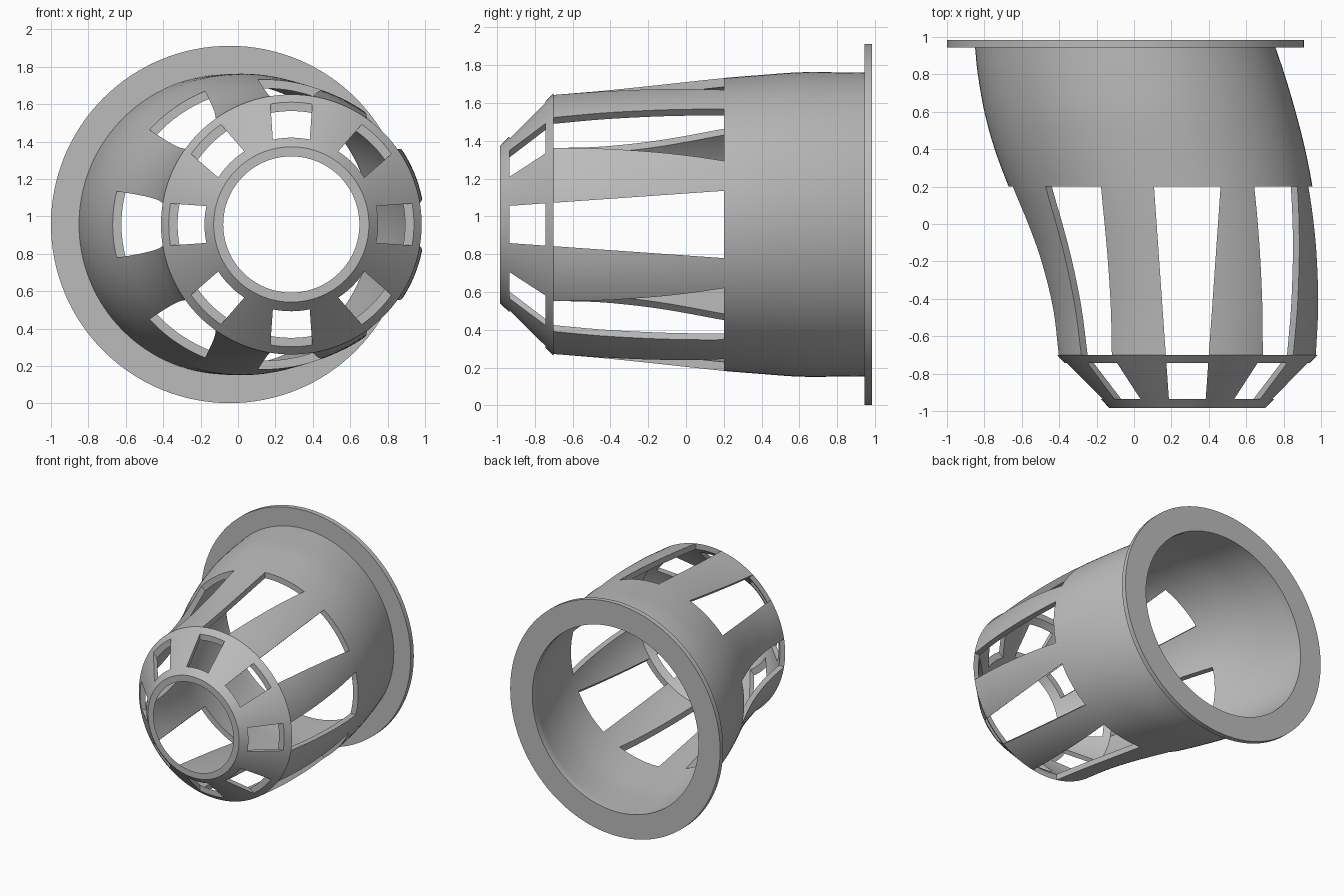
import bpy, bmesh, math
from mathutils import Matrix, Vector

cube = bpy.data.objects.get("Cube")
if cube:
    bpy.data.objects.remove(cube)

CZ = 0.957        # height of the duct axis
AXIS_X = 0.285    # axis of the narrow end and the openings
WALL = 0.047
SEGMENTS = 128

grey = bpy.data.materials.new("plain grey")
grey.use_nodes = True
grey.diffuse_color = (0.5, 0.5, 0.5, 1)
grey.node_tree.nodes["Principled BSDF"].inputs["Base Color"].default_value = (0.5, 0.5, 0.5, 1)


def make_object(name, bm):
    bmesh.ops.recalc_face_normals(bm, faces=bm.faces)
    mesh = bpy.data.meshes.new(name)
    bm.to_mesh(mesh)
    bm.free()
    mesh.materials.append(grey)
    obj = bpy.data.objects.new(name, mesh)
    bpy.context.collection.objects.link(obj)
    return obj


def smooth_path(points, steps=4):
    """Catmull-Rom curve through the stations."""
    pts = [Vector(p) for p in points]
    out = []
    for i in range(len(pts) - 1):
        b, c = pts[i], pts[i + 1]
        a = pts[i - 1] if i else b * 2 - c
        d = pts[i + 2] if i + 2 < len(pts) else c * 2 - b
        for k in range(steps):
            t = k / steps
            out.append(0.5 * (2 * b + (c - a) * t + (2 * a - 5 * b + 4 * c - d) * t ** 2
                              + (3 * b - a - 3 * c + d) * t ** 3))
    return out + [pts[-1]]


# Offset body stations: y, centre x, half width, half height
body = smooth_path([
    (0.945, -0.047, 0.803, 0.803), (0.8, -0.015, 0.82, 0.805),
    (0.6, 0.032, 0.832, 0.805), (0.4, 0.085, 0.83, 0.791),
    (0.2, 0.142, 0.812, 0.775), (0, 0.198, 0.782, 0.757),
    (-0.2, 0.242, 0.752, 0.739), (-0.45, 0.276, 0.721, 0.717),
    (-0.7, AXIS_X, 0.697, 0.695)])
inner = [Vector((s[0], s[1], s[2] - WALL, s[3] - WALL)) for s in body]

# Closed loop of rings: flange, outer skin, tapered nose, inner skin
loop = [(0.985, -0.045, 0.955, 0.955), (0.945, -0.045, 0.955, 0.955)]
loop += body
loop += [(-0.985, AXIS_X, 0.415, 0.415), (-0.985, AXIS_X, 0.364, 0.364)]
loop += inner[::-1]
loop += [(0.985, -0.047, 0.756, 0.756)]

bm = bmesh.new()
rings = []
for y, cx, rx, rz in loop:
    angles = [2 * math.pi * i / SEGMENTS for i in range(SEGMENTS)]
    rings.append([bm.verts.new((cx + rx * math.cos(a), y, CZ + rz * math.sin(a)))
                  for a in angles])
for ring, following in zip(rings, rings[1:] + rings[:1]):
    for i in range(SEGMENTS):
        j = (i + 1) % SEGMENTS
        bm.faces.new((ring[i], ring[j], following[j], following[i]))
shell = make_object("flanged_duct", bm)


def half_width(y):
    return 0.115 + 0.07 * (y + 0.7)


def add_wedge(bm, angle, y0, y1, r0, r1):
    """Radial block that narrows toward the front."""
    verts = bmesh.ops.create_cube(bm, size=1)["verts"]
    for v in verts:
        y = y1 if v.co.y > 0 else y0
        r = r1 if v.co.x > 0 else r0
        v.co = (r, y, math.copysign(half_width(y), v.co.z))
    place = Matrix.Translation((AXIS_X, 0, CZ)) @ Matrix.Rotation(angle, 4, 'Y')
    bmesh.ops.transform(bm, matrix=place, verts=verts)


# Eight long side slots and eight nose windows
bm = bmesh.new()
for i in range(8):
    add_wedge(bm, i * math.pi / 4, -0.7, 0.2, 0.46, 1.4)
    add_wedge(bm, i * math.pi / 4, -0.935, -0.742, 0.28, 1.0)
cutter = make_object("opening_cutter", bm)
cutter.hide_render = True

cut = shell.modifiers.new("openings", 'BOOLEAN')
cut.operation = 'DIFFERENCE'
cut.solver = 'EXACT'
cut.object = cutter

bpy.ops.object.select_all(action='DESELECT')
shell.select_set(True)
bpy.context.view_layer.objects.active = shell
bpy.ops.object.modifier_apply(modifier=cut.name)
bpy.data.objects.remove(cutter)
bpy.ops.object.shade_smooth_by_angle(angle=math.radians(28))
